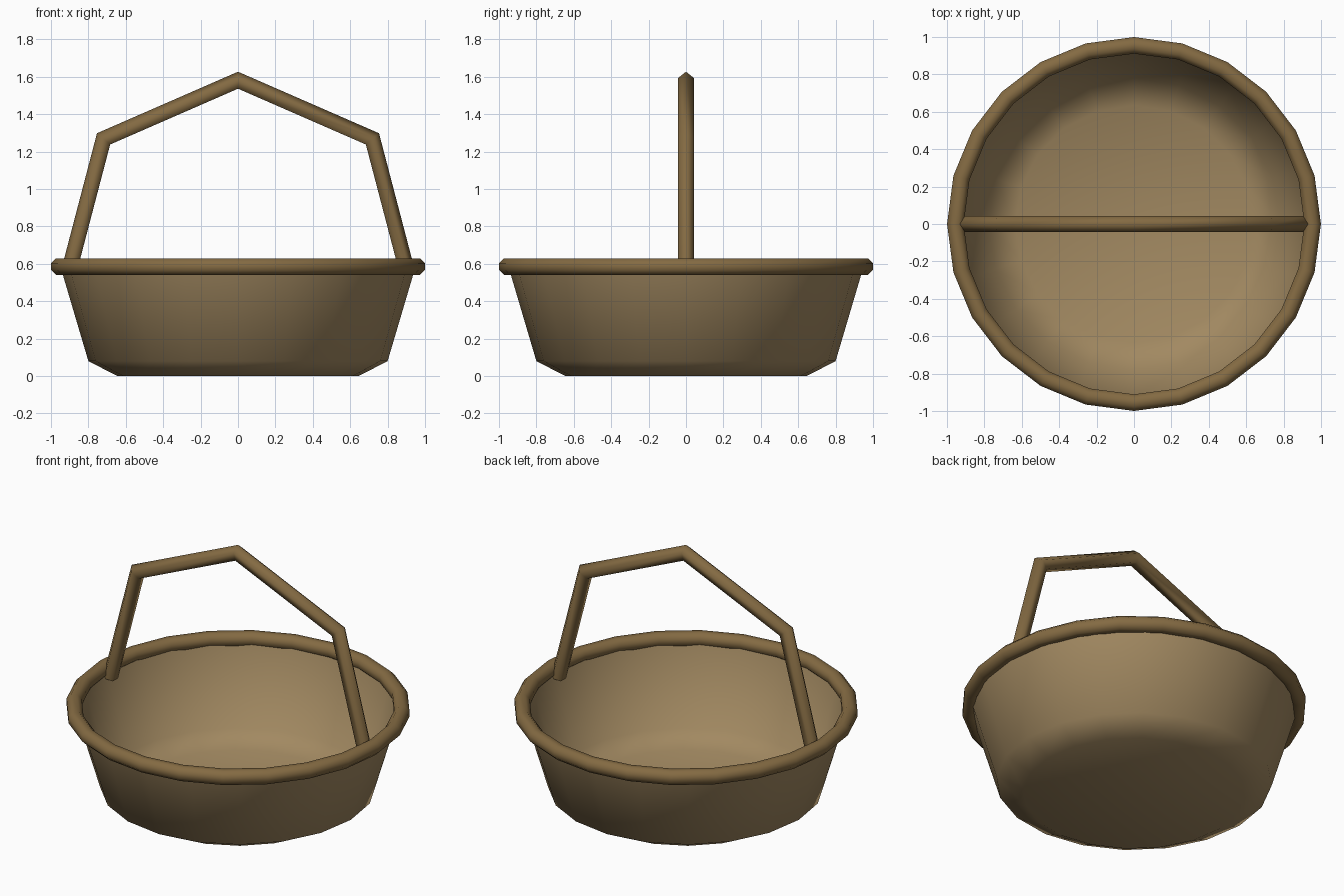
import bpy, math
from mathutils import Vector

if "Cube" in bpy.data.objects:
    bpy.data.objects.remove(bpy.data.objects["Cube"])


def material(name, color):
    m = bpy.data.materials.new(name)
    m.diffuse_color = color
    m.use_nodes = True
    m.node_tree.nodes["Principled BSDF"].inputs["Base Color"].default_value = m.diffuse_color
    return m


def add_object(name, verts, faces, mat, angle=None):
    me = bpy.data.meshes.new(name)
    me.from_pydata(verts, [], faces)
    me.materials.append(mat)
    ob = bpy.data.objects.new(name, me)
    bpy.context.collection.objects.link(ob)
    bpy.ops.object.select_all(action='DESELECT')
    ob.select_set(True)
    bpy.context.view_layer.objects.active = ob
    bpy.ops.object.mode_set(mode='EDIT')
    bpy.ops.mesh.select_all(action='SELECT')
    bpy.ops.mesh.normals_make_consistent(inside=False)
    bpy.ops.object.mode_set(mode='OBJECT')
    if angle:
        bpy.ops.object.shade_smooth_by_angle(angle=math.radians(angle))
    else:
        bpy.ops.object.shade_smooth()
    return ob


def lathe(profile, sides, closed):
    """Spin an (r, z) profile; open profiles are capped at both ends."""
    n = len(profile)
    verts = [(r * math.cos(2 * math.pi * k / sides), r * math.sin(2 * math.pi * k / sides), z)
             for r, z in profile for k in range(sides)]
    faces = []
    for i in range(n if closed else n - 1):
        j = (i + 1) % n
        for k in range(sides):
            l = (k + 1) % sides
            faces.append((i * sides + k, i * sides + l, j * sides + l, j * sides + k))
    if not closed:
        faces.append(tuple(range(sides)))
        faces.append(tuple((n - 1) * sides + k for k in range(sides)))
    return verts, faces


wicker = material("wicker", (0.36, 0.25, 0.12, 1))
cane = material("cane", (0.23, 0.145, 0.055, 1))

# Bowl: thin double-walled shell
bowl_profile = [(0.645, 0), (0.80, 0.08), (0.945, 0.57),
                (0.925, 0.57), (0.78, 0.09), (0.635, 0.02)]
add_object("bowl", *lathe(bowl_profile, 20, False), wicker, 60)

# Rim: octagonal ring
rim_profile = [(0.955 + 0.048 * math.cos(math.pi * (k + 0.5) / 4),
                0.585 + 0.048 * math.sin(math.pi * (k + 0.5) / 4)) for k in range(8)]
add_object("rim", *lathe(rim_profile, 24, True), cane)

# Handle: five-sided rod swept along a bent path with mitred corners
half = [Vector((0.905, 0, 0.54)), Vector((0.715, 0, 1.265))]
path = [Vector((-p.x, 0, p.z)) for p in half] + [Vector((0, 0, 1.577))] + half[::-1]
sides, radius = 5, 0.046
verts, faces = [], []
for i, p in enumerate(path):
    d_in = (p - path[max(i - 1, 0)]).normalized()
    d_out = (path[min(i + 1, len(path) - 1)] - p).normalized()
    tangent = (d_in + d_out).normalized()
    outward = Vector((-tangent.z, 0, tangent.x))
    ref = d_in if d_in.length > 0 else d_out
    stretch = 1 / tangent.dot(ref)
    for k in range(sides):
        a = 2 * math.pi * k / sides
        verts.append(p + outward * (radius * stretch * math.cos(a))
                     + Vector((0, radius * math.sin(a), 0)))
for i in range(len(path) - 1):
    for k in range(sides):
        l = (k + 1) % sides
        faces.append((i * sides + k, i * sides + l, (i + 1) * sides + l, (i + 1) * sides + k))
faces.append(tuple(range(sides)))
faces.append(tuple((len(path) - 1) * sides + k for k in range(sides)))
add_object("handle", verts, faces, cane, 80)
